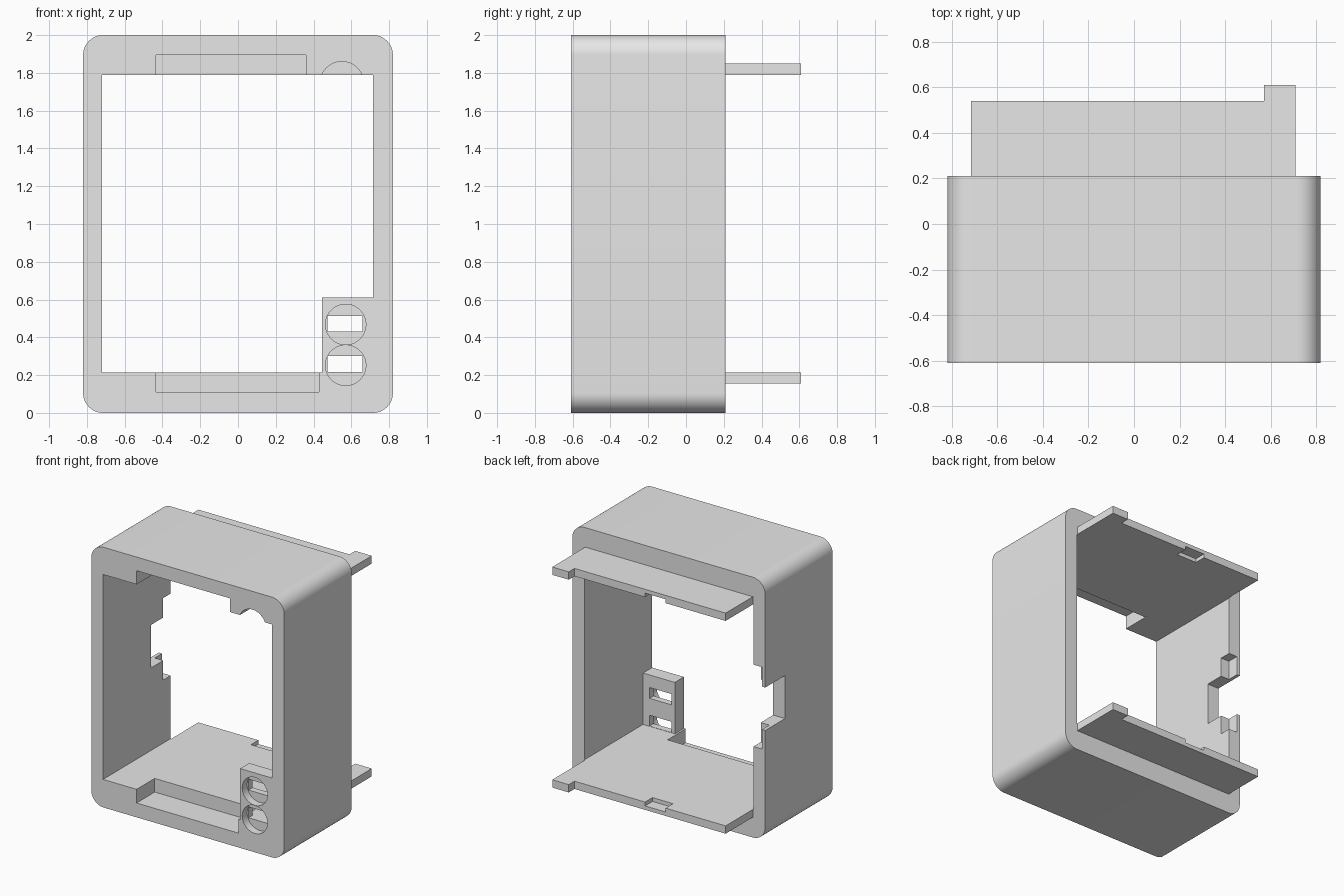
import bpy
import bmesh
from math import sin, cos, pi

if "Cube" in bpy.data.objects:
    bpy.data.objects.remove(bpy.data.objects["Cube"], do_unlink=True)

grey = bpy.data.materials.new("light_grey")
grey.use_nodes = True
colour = (0.8, 0.8, 0.8, 1)
grey.diffuse_color = colour
grey.node_tree.nodes["Principled BSDF"].inputs["Base Color"].default_value = colour

FRONT, BACK = -0.61, 0.21
LEFT, RIGHT, FLOOR, CEILING = -0.72, 0.715, 0.215, 1.79


def prism(name, points, lo, hi, axis="y"):
    """Extrude an outline: (x, z) outline along y, or (x, y) outline along z."""
    place = (lambda a, b, d: (a, d, b)) if axis == "y" else (lambda a, b, d: (a, b, d))
    bm = bmesh.new()
    rings = [[bm.verts.new(place(a, b, d)) for a, b in points] for d in (lo, hi)]
    bm.faces.new(rings[0])
    bm.faces.new(rings[1][::-1])
    n = len(points)
    for i in range(n):
        j = (i + 1) % n
        bm.faces.new((rings[0][i], rings[1][i], rings[1][j], rings[0][j]))
    bmesh.ops.recalc_face_normals(bm, faces=bm.faces)
    mesh = bpy.data.meshes.new(name)
    bm.to_mesh(mesh)
    bm.free()
    mesh.materials.append(grey)
    obj = bpy.data.objects.new(name, mesh)
    bpy.context.collection.objects.link(obj)
    return obj


def rect(x0, x1, z0, z1):
    return [(x0, z0), (x1, z0), (x1, z1), (x0, z1)]


def box(x0, x1, y0, y1, z0, z1):
    return prism("cutter", rect(x0, x1, z0, z1), y0, y1)


def arc(cx, cz, r, start, sweep, steps):
    return [(cx + r * cos(start + sweep * i / steps), cz + r * sin(start + sweep * i / steps))
            for i in range(steps + 1)]


def disc(cx, cz, r, y0, y1):
    return prism("cutter", arc(cx, cz, r, 0, 2 * pi, 64)[:-1], y0, y1)


def cut(obj, cutter):
    cutter.hide_render = True
    mod = obj.modifiers.new("cut", "BOOLEAN")
    mod.operation, mod.solver, mod.object = "DIFFERENCE", "EXACT", cutter
    bpy.context.view_layer.objects.active = obj
    bpy.ops.object.modifier_apply(modifier=mod.name)
    bpy.data.objects.remove(cutter, do_unlink=True)


# Rounded outer shell
r, w = 0.105, 0.82
outline = []
for k, (cx, cz) in enumerate([(w - r, 2 - r), (r - w, 2 - r), (r - w, r), (w - r, r)]):
    outline += arc(cx, cz, r, k * pi / 2, pi / 2, 12)
body = prism("frame_body", outline, FRONT, BACK)

# Main opening, leaving a thin button panel in the lower front corner
cut(body, prism("cutter", [(LEFT, FLOOR), (0.445, FLOOR), (0.445, 0.61), (RIGHT, 0.61),
                           (RIGHT, CEILING), (LEFT, CEILING)], -0.8, 0.5))
cut(body, box(0.4, RIGHT, -0.5, 0.5, FLOOR, 0.7))

# Front recesses above and below the opening
cut(body, box(-0.435, 0.36, -0.8, -0.39, 1.7, 1.895))
cut(body, box(-0.435, 0.43, -0.8, -0.39, 0.11, 0.3))
cut(body, disc(0.55, 1.745, 0.115, -0.8, -0.39))

# Round button wells with slots through the panel
for z_well, z_slot in ((0.468, 0.43), (0.252, 0.217)):
    cut(body, disc(0.57, z_well, 0.107, -0.8, -0.55))
    cut(body, box(0.475, 0.66, -0.8, -0.45, z_slot, z_slot + 0.083))

# Cable notch through the side wall, with a shallow pocket around it
cut(body, box(-0.793, -0.6, 0.12, 0.4, 0.7, 1.33))
cut(body, box(-1, -0.6, -0.03, 0.4, 0.85, 1.18))

# Rear plates with a corner tab and a shallow latch notch on the inner face
plate_outline = [(-0.715, BACK), (0.71, BACK), (0.71, 0.61), (0.57, 0.61),
                 (0.57, 0.54), (-0.715, 0.54)]
for name, z, notch in (("top_plate", CEILING, CEILING), ("bottom_plate", 0.155, FLOOR)):
    plate = prism(name, plate_outline, z, z + 0.06, "z")
    cut(plate, box(-0.205, -0.03, 0.45, 0.7, notch - 0.03, notch + 0.03))

# Keep edges crisp and round corners smooth
bpy.ops.object.select_all(action="DESELECT")
body.select_set(True)
bpy.context.view_layer.objects.active = body
bpy.ops.object.shade_smooth_by_angle()
